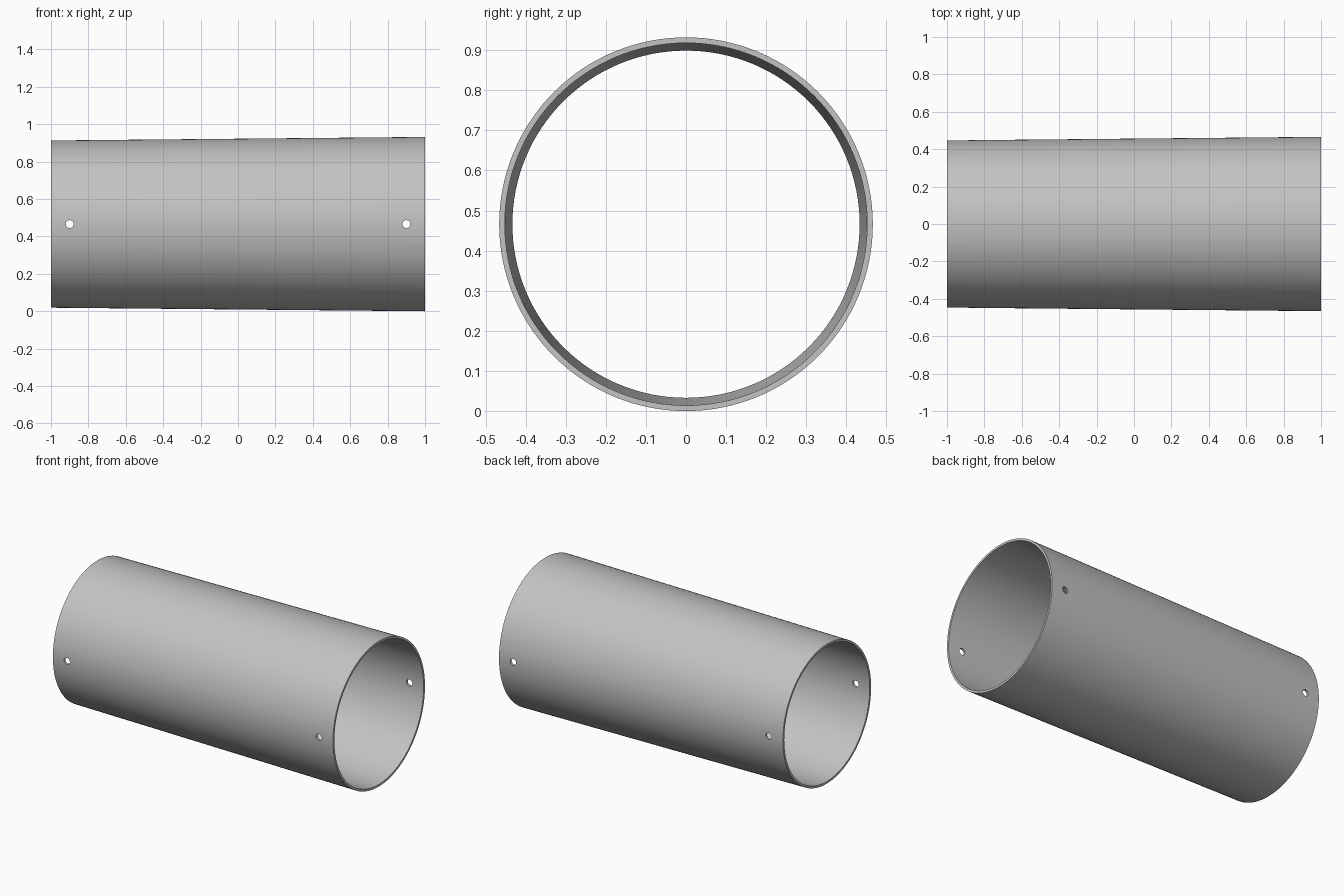
import bpy
import bmesh
from math import cos, sin, pi, radians

cube = bpy.data.objects.get("Cube")
if cube:
    bpy.data.objects.remove(cube, do_unlink=True)

SEGMENTS = 128
R_SMALL, R_LARGE = 0.447, 0.466   # outer radius at the -x and +x ends
WALL = 0.014
HOLE_X, HOLE_R = 0.9, 0.021

grey = bpy.data.materials.new("plain grey")
grey.use_nodes = True
colour = (0.55, 0.55, 0.55, 1)
grey.diffuse_color = colour
grey.node_tree.nodes["Principled BSDF"].inputs["Base Color"].default_value = colour


def outer_radius(x):
    return R_SMALL + (R_LARGE - R_SMALL) * (x + 1) / 2


# Tapered tube: a closed wall profile swept round the x axis
stations = [-1, -0.95, -0.85, 0.85, 0.95, 1]
profile = [(x, outer_radius(x)) for x in stations]
profile += [(x, outer_radius(x) - WALL) for x in reversed(stations)]

bm = bmesh.new()
rings = []
for i in range(SEGMENTS):
    a = 2 * pi * i / SEGMENTS
    rings.append([bm.verts.new((x, r * cos(a), r * sin(a))) for x, r in profile])
for i, ring in enumerate(rings):
    following = rings[(i + 1) % SEGMENTS]
    for j in range(len(profile)):
        k = (j + 1) % len(profile)
        bm.faces.new((ring[j], ring[k], following[k], following[j]))
bmesh.ops.recalc_face_normals(bm, faces=bm.faces)

mesh = bpy.data.meshes.new("tapered_tube")
bm.to_mesh(mesh)
bm.free()
mesh.materials.append(grey)
tube = bpy.data.objects.new("tapered_tube", mesh)
tube.location.z = R_LARGE
bpy.context.collection.objects.link(tube)

# Pin holes through the front and back walls near each end
cutters = []
for side in (-1, 1):
    bpy.ops.mesh.primitive_cylinder_add(
        vertices=32, radius=HOLE_R, depth=1.2,
        location=(side * HOLE_X, 0, R_LARGE), rotation=(pi / 2, 0, 0))
    cutter = bpy.context.object
    cutter.name = "hole_cutter"
    cutter.hide_render = True
    cutter.data.materials.append(grey)
    cutters.append(cutter)
    cut = tube.modifiers.new("pin holes", "BOOLEAN")
    cut.operation = "DIFFERENCE"
    cut.solver = "EXACT"
    cut.object = cutter

bpy.ops.object.select_all(action="DESELECT")
tube.select_set(True)
bpy.context.view_layer.objects.active = tube
for name in [m.name for m in tube.modifiers]:
    bpy.ops.object.modifier_apply(modifier=name)
for cutter in cutters:
    bpy.data.objects.remove(cutter, do_unlink=True)

# Smooth walls with crisp rims and hole edges
bpy.ops.object.shade_smooth_by_angle(angle=radians(30))
